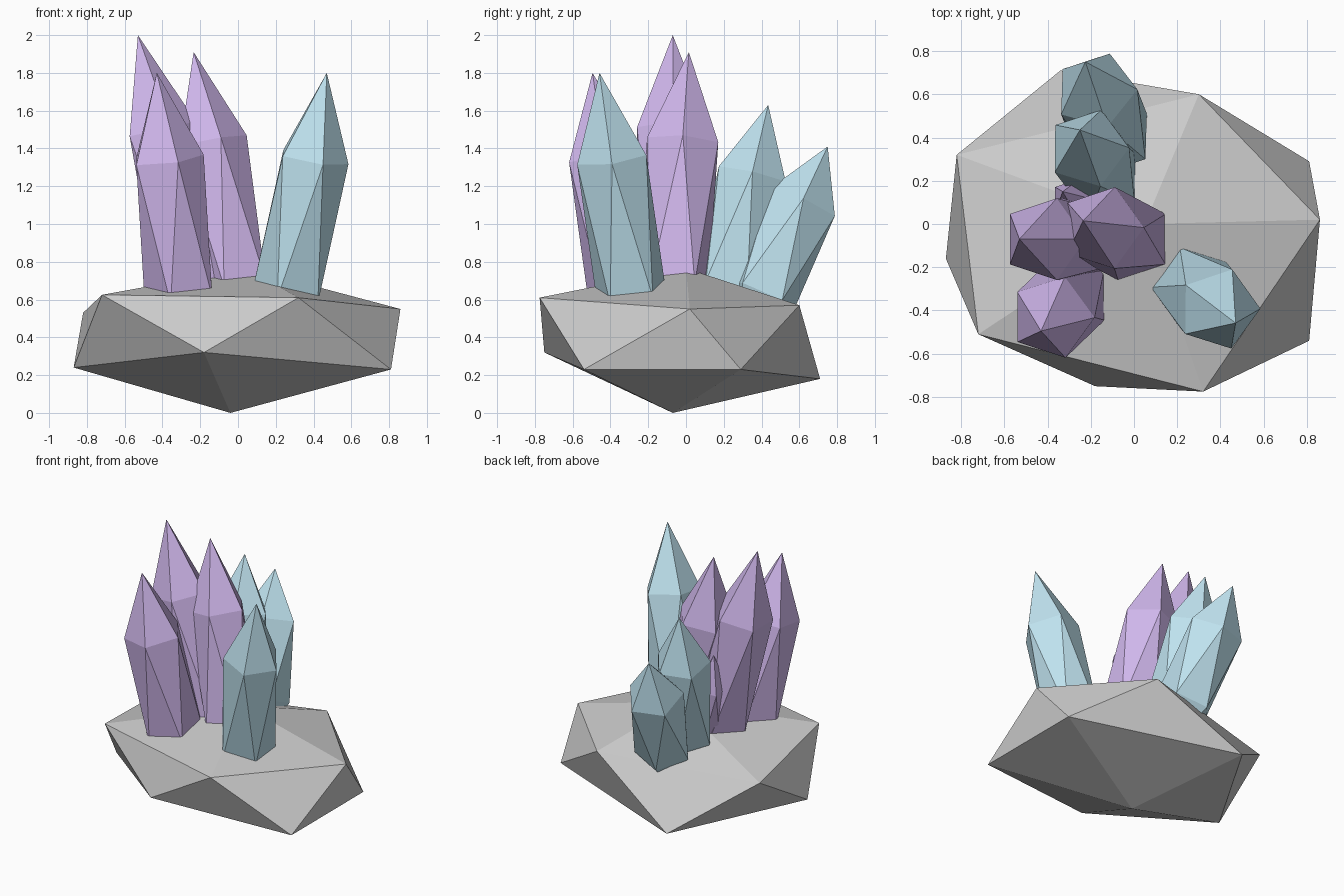
import bpy
from mathutils import Vector, Matrix

if "Cube" in bpy.data.objects:
    bpy.data.objects.remove(bpy.data.objects["Cube"])


def material(name, color):
    mat = bpy.data.materials.new(name)
    mat.diffuse_color = (*color, 1)
    mat.use_nodes = True
    mat.node_tree.nodes["Principled BSDF"].inputs["Base Color"].default_value = mat.diffuse_color
    return mat


violet = material("violet", (0.64, 0.48, 0.85))
ice_blue = material("ice_blue", (0.52, 0.76, 0.86))

# Rock base: an irregular, squashed icosahedron (two staggered rings and two poles)
upper = [(0.86, 0.02, 0.55), (0.30, 0.60, 0.57), (-0.82, 0.32, 0.53),
         (-0.72, -0.51, 0.625), (0.32, -0.775, 0.61)]
lower = [(0.81, 0.29, 0.23), (-0.34, 0.71, 0.18), (-0.87, -0.16, 0.24),
         (-0.18, -0.75, 0.32), (0.81, -0.54, 0.23)]
poles = [(0.05, 0.0, 0.765), (-0.04, -0.07, 0.0)]
faces = []
for i in range(5):
    j = (i + 1) % 5
    faces += [(10, i, j), (i, 5 + i, j), (5 + i, 5 + j, j), (11, 5 + j, 5 + i)]
mesh = bpy.data.meshes.new("rock_base")
mesh.from_pydata(upper + lower + poles, [], faces)
bpy.context.collection.objects.link(bpy.data.objects.new("rock_base", mesh))


# Crystals: stretched icosahedra leaning from a foot in the rock to the tip
def crystal(name, tip, foot, radius, mat):
    tip, foot = Vector(tip), Vector(foot)
    axis = tip - foot
    half = axis.length / 1.447          # pole distance to the lower ring is 1.447 radii
    bpy.ops.mesh.primitive_ico_sphere_add(subdivisions=1, radius=1)
    obj = bpy.context.object
    obj.name = name
    turn = Vector((0, 0, 1)).rotation_difference(axis).to_matrix().to_4x4()
    obj.data.transform(Matrix.Translation(tip - axis.normalized() * half) @ turn
                       @ Matrix.Diagonal((radius, radius, half, 1)))
    obj.data.materials.append(mat)


crystal("violet_crystal_front", (-0.43, -0.495, 1.80), (-0.297, -0.328, 0.61), 0.222, violet)
crystal("violet_crystal_tall", (-0.53, -0.07, 2.00), (-0.234, -0.07, 0.69), 0.222, violet)
crystal("violet_crystal_middle", (-0.235, 0.015, 1.91), (-0.012, -0.071, 0.667), 0.222, violet)
crystal("violet_crystal_small", (-0.33, 0.15, 1.27), (-0.20, 0.045, 0.59), 0.12, violet)
crystal("blue_crystal_right", (0.47, -0.458, 1.80), (0.269, -0.29, 0.62), 0.217, ice_blue)
crystal("blue_crystal_back", (-0.25, 0.435, 1.63), (-0.15, 0.213, 0.66), 0.213, ice_blue)
crystal("blue_crystal_rear", (-0.225, 0.75, 1.41), (-0.10, 0.40, 0.62), 0.218, ice_blue)
